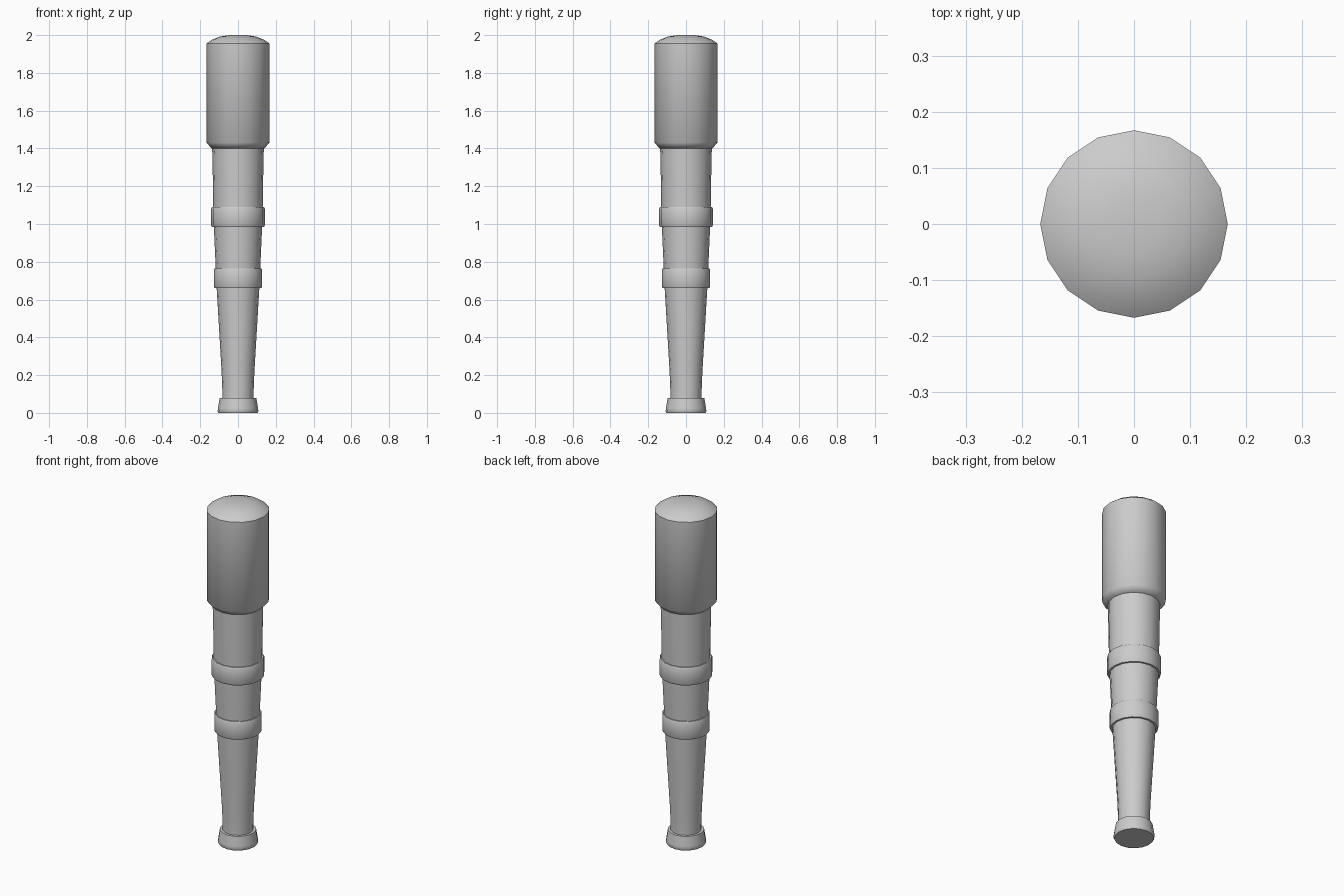
import bpy, bmesh, math

if "Cube" in bpy.data.objects:
    bpy.data.objects.remove(bpy.data.objects["Cube"])

SIDES = 16


def lathe(name, profile):
    """Spin a list of (radius, z) points into a closed 16-sided solid."""
    bm = bmesh.new()
    rings = []
    for r, z in profile:
        rings.append([bm.verts.new((r * math.cos(2 * math.pi * i / SIDES),
                                    r * math.sin(2 * math.pi * i / SIDES), z))
                      for i in range(SIDES)])
    for low, high in zip(rings, rings[1:]):
        for i in range(SIDES):
            j = (i + 1) % SIDES
            bm.faces.new((low[i], low[j], high[j], high[i]))
    bm.faces.new(rings[0][::-1])
    bm.faces.new(rings[-1])
    mesh = bpy.data.meshes.new(name)
    bm.to_mesh(mesh)
    bm.free()
    obj = bpy.data.objects.new(name, mesh)
    bpy.context.collection.objects.link(obj)
    bpy.ops.object.select_all(action='DESELECT')
    obj.select_set(True)
    bpy.context.view_layer.objects.active = obj
    bpy.ops.object.shade_smooth_by_angle(angle=math.radians(50))
    return obj


def collar(name, z0, z1, r):
    """Raised band with slightly eased edges."""
    e = 0.008
    return lathe(name, [(r - 0.004, z0), (r, z0 + e), (r, z1 - e), (r - 0.004, z1)])


# Flared foot
lathe("pommel", [(0.103, 0.0), (0.108, 0.01), (0.106, 0.025), (0.097, 0.08)])

# Tapering handle
lathe("handle", [(0.082, 0.05), (0.083, 0.12), (0.087, 0.22), (0.113, 0.66),
                 (0.118, 0.77), (0.128, 0.99), (0.131, 1.09),
                 (0.134, 1.28), (0.137, 1.41)])

# Two raised bands
collar("lower_band", 0.66, 0.765, 0.128)
collar("upper_band", 0.985, 1.09, 0.142)

# Thick head with chamfered base and shallow dome
lathe("head", [(0.139, 1.40), (0.167, 1.43), (0.167, 1.955),
               (0.140, 1.975), (0.095, 1.992), (0.05, 2.0)])
